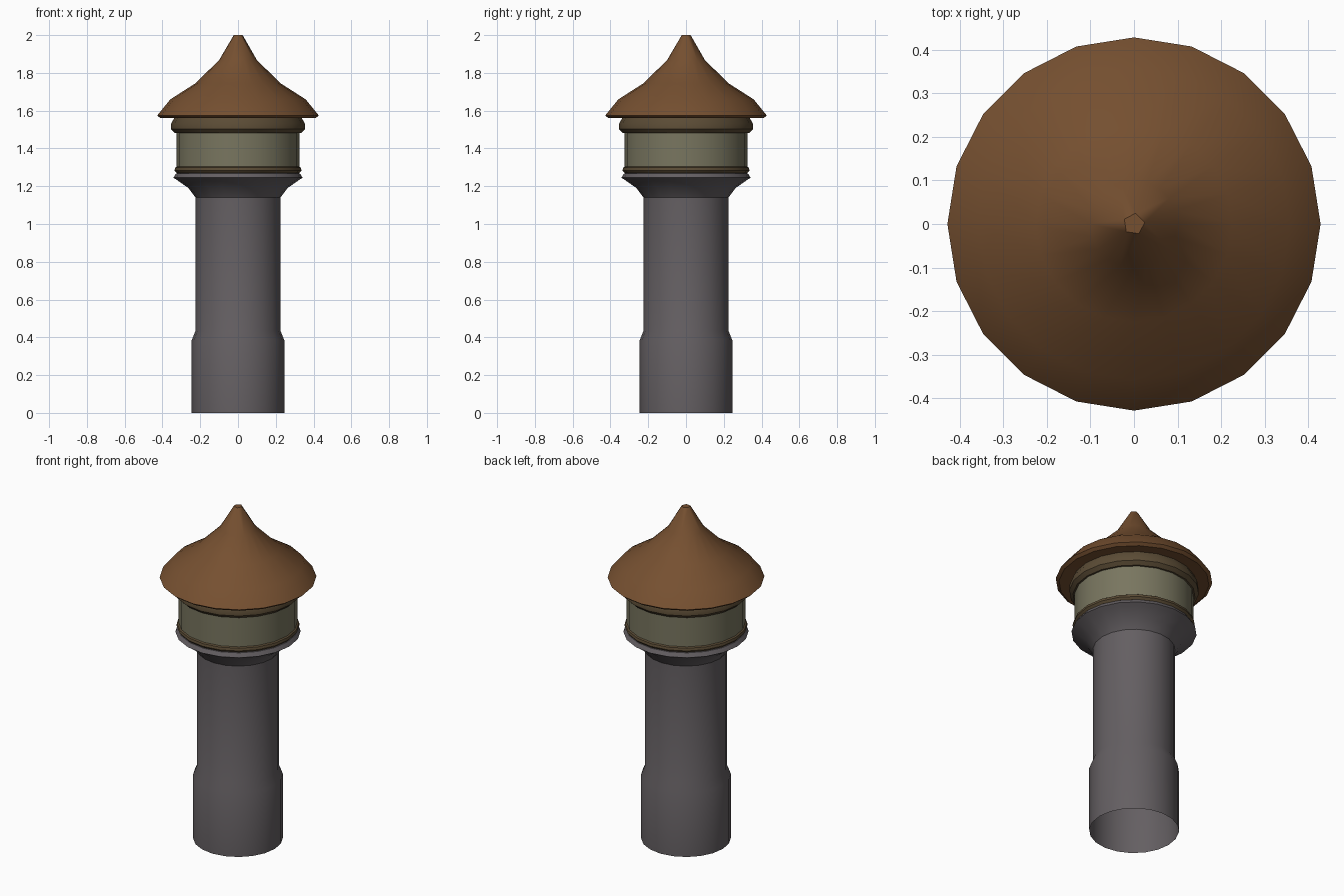
import bpy, bmesh, math

if "Cube" in bpy.data.objects:
    bpy.data.objects.remove(bpy.data.objects["Cube"])

N = 20


def material(name, rgb):
    m = bpy.data.materials.new(name)
    m.diffuse_color = (*rgb, 1)
    m.use_nodes = True
    m.node_tree.nodes["Principled BSDF"].inputs["Base Color"].default_value = m.diffuse_color
    return m


STONE = material("grey stone", (0.127, 0.114, 0.122))
WALL = material("olive plaster", (0.19, 0.18, 0.115))
TRIM = material("dark wood trim", (0.105, 0.072, 0.036))
ROOF = material("brown roof", (0.18, 0.08, 0.030))


def lathe(name, profile, mat, pentagon_tip=False, angle=30):
    """Revolve (radius, z) points; optionally gather the last ring into a capped pentagon."""
    bm = bmesh.new()
    rings = []
    for k, (r, z) in enumerate(profile):
        ring = []
        for i in range(N):
            a = i * 2 * math.pi / N
            if pentagon_tip and k == len(profile) - 1:
                a = math.radians(9 + 72 * ((i + 1) // 4))
            ring.append(bm.verts.new((r * math.cos(a), r * math.sin(a), z)))
        rings.append(ring)
    for lo, hi in zip(rings, rings[1:]):
        for i in range(N):
            j = (i + 1) % N
            bm.faces.new((lo[i], lo[j], hi[j], hi[i]))
    if pentagon_tip:
        bm.faces.new(rings[-1])
        bmesh.ops.remove_doubles(bm, verts=rings[-1], dist=0.0005)
    me = bpy.data.meshes.new(name)
    bm.to_mesh(me)
    bm.free()
    me.materials.append(mat)
    ob = bpy.data.objects.new(name, me)
    bpy.context.collection.objects.link(ob)
    bpy.ops.object.select_all(action='DESELECT')
    ob.select_set(True)
    bpy.context.view_layer.objects.active = ob
    bpy.ops.object.shade_smooth_by_angle(angle=math.radians(angle))
    return ob


# Stone shaft with wider base and flared top ledge (open underneath)
lathe("stone_shaft", [(0.245, 0), (0.245, 0.385), (0.225, 0.435), (0.225, 1.14),
                      (0.262, 1.19), (0.322, 1.232), (0.342, 1.245),
                      (0.328, 1.268), (0.31, 1.27)], STONE)
# Lower wooden ring
lathe("lower_ring", [(0.31, 1.268), (0.325, 1.27), (0.336, 1.283), (0.333, 1.298), (0.322, 1.305)], TRIM)
# Plastered upper wall
lathe("upper_wall", [(0.325, 1.29), (0.325, 1.49)], WALL)
# Upper wooden collar under the eaves
lathe("upper_collar", [(0.32, 1.48), (0.334, 1.482), (0.354, 1.502), (0.354, 1.532),
                       (0.34, 1.556), (0.335, 1.575)], TRIM)
# Bell-shaped roof with thin eave
lathe("roof", [(0.33, 1.565), (0.41, 1.56), (0.428, 1.574), (0.358, 1.66), (0.225, 1.745),
               (0.1, 1.868), (0.025, 2.0)], ROOF, pentagon_tip=True, angle=40)
